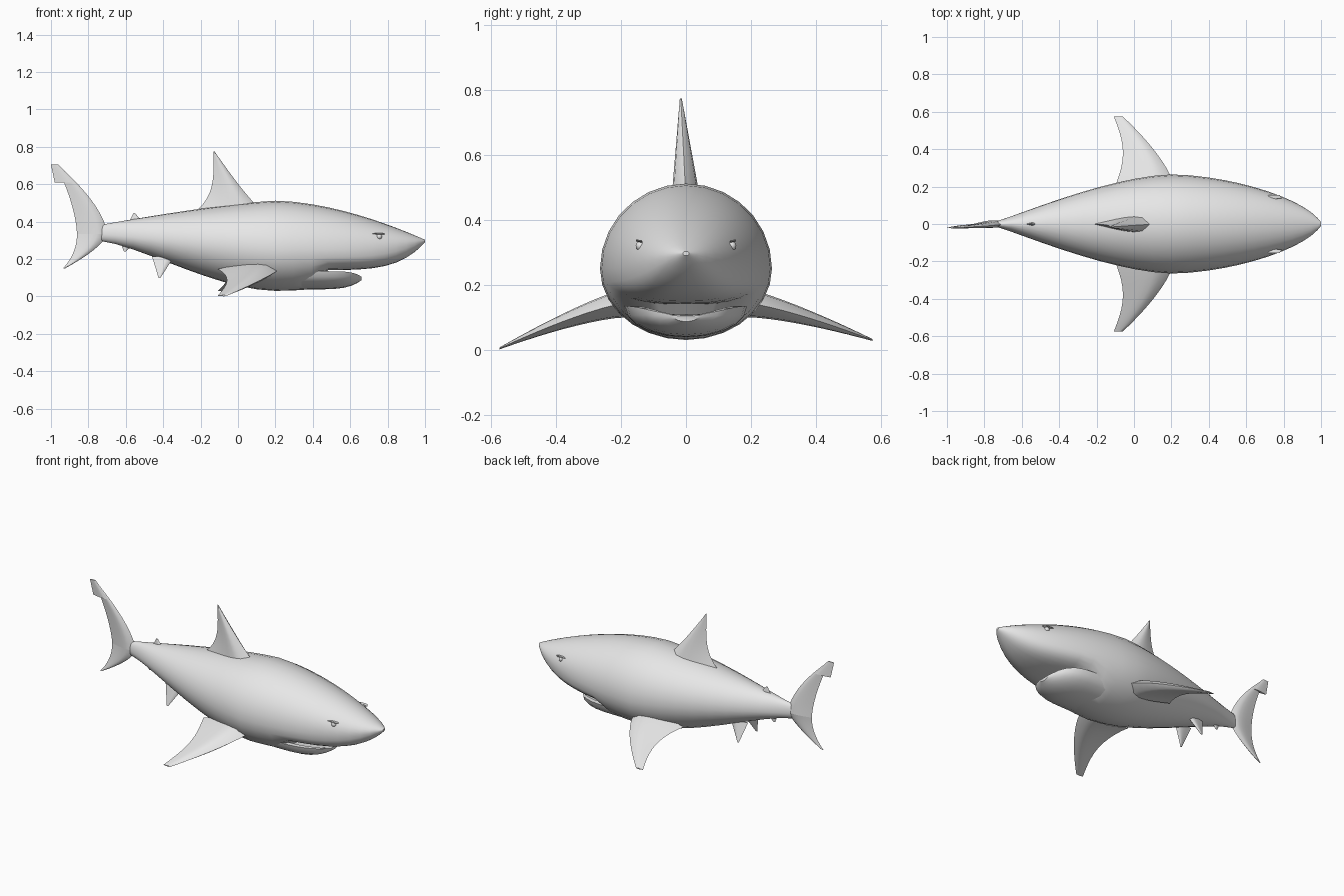
import bpy, bmesh
from math import sin, cos, pi, radians, copysign

cube = bpy.data.objects.get("Cube")
if cube:
    bpy.data.objects.remove(cube, do_unlink=True)

shade = 0.8
skin = bpy.data.materials.new("skin grey")
skin.use_nodes = True
skin.diffuse_color = (shade, shade, shade, 1)
skin.node_tree.nodes["Principled BSDF"].inputs["Base Color"].default_value = skin.diffuse_color


def finish(obj, angle):
    """Give the object its colour and smooth shading."""
    obj.data.materials.append(skin)
    bpy.ops.object.select_all(action="DESELECT")
    obj.select_set(True)
    bpy.context.view_layer.objects.active = obj
    bpy.ops.object.shade_smooth_by_angle(angle=radians(angle))


def loft(name, rings, angle=40):
    """Skin a row of closed rings and cap both ends."""
    bm = bmesh.new()
    rows = [[bm.verts.new(point) for point in ring] for ring in rings]
    count = len(rows[0])
    for near, far in zip(rows, rows[1:]):
        for i in range(count):
            j = (i + 1) % count
            bm.faces.new((near[i], near[j], far[j], far[i]))
    bm.faces.new(rows[0])
    bm.faces.new(rows[-1])
    bmesh.ops.recalc_face_normals(bm, faces=bm.faces[:])
    mesh = bpy.data.meshes.new(name)
    bm.to_mesh(mesh)
    bm.free()
    obj = bpy.data.objects.new(name, mesh)
    bpy.context.collection.objects.link(obj)
    finish(obj, angle)


def mix(start, end, t):
    return start + (end - start) * t


def ease(t, rise, settle=1):
    """Go from zero to one: rise slows the start, settle slows the end."""
    return 1 - (1 - t ** rise) ** settle


def fin(name, root, tip, thick, front=(1, 1), back=(1, 1), bow=0, flat=False, steps=10):
    """Foil-shaped fin; root and tip are (leading x, trailing x, y, z)."""
    chord = [i / 6 for i in range(7)]
    foil = [(c, sin(pi * c ** 0.6)) for c in chord]
    foil += [(c, -h) for c, h in reversed(foil[1:-1])]
    rings = []
    for k in range(steps + 1):
        t = k / steps
        lead = mix(root[0], tip[0], ease(t, *front))
        trail = mix(root[1], tip[1], ease(t, *back)) + bow * sin(pi * t)
        y = mix(root[2], tip[2], t)
        z = mix(root[3], tip[3], t ** 1.3 if flat else t)
        half = mix(thick, 0.003, t)
        rings.append([(mix(lead, trail, c),
                       y if flat else y + h * half,
                       z + h * half if flat else z) for c, h in foil])
    loft(name, rings, 50)


def body_ring(x, half, bottom, wide, top, power=1, count=28):
    """Rounded cross-section; a lower power makes the underside boxier."""
    ring = []
    for i in range(count):
        c, s = cos(2 * pi * i / count), sin(2 * pi * i / count)
        if s < 0:
            side = copysign(abs(c) ** power, c)
            ring.append((x, half * side, mix(wide, bottom, abs(s) ** power)))
        else:
            ring.append((x, half * c, mix(wide, top, s)))
    return ring


# Body: tail stock to the widest point, then on to the snout
HALF, TOP, BOTTOM, MIDDLE = 0.265, 0.512, 0.03, 0.25
body = []
for k in range(10):
    u = k / 10
    body.append(body_ring(
        mix(-0.75, 0.2, u),
        mix(0.01, HALF, ease(u, 1.1, 1.6)),
        mix(0.3, BOTTOM, ease(u, 1.4, 1.8)),
        mix(0.335, MIDDLE, u),
        mix(0.38, TOP, ease(u, 1, 1.3))))
for k in range(13):
    v = ease(k / 12, 1, 1.5)
    chin = k < 3
    body.append(body_ring(
        mix(0.2, 1, v),
        max(0.01, HALF * (1 - v ** 1.7) ** 0.65),
        BOTTOM + 0.15 * v ** 2 if chin else mix(0.14, 0.29, v ** 6),
        mix(MIDDLE, 0.297, v ** 4),
        mix(TOP, 0.303, v ** 1.7),
        1 if chin else mix(0.65, 1, v ** 6)))
loft("body", body, 35)

# Lower jaw: an open trough that closes at the front lip
jaw = []
arc = [pi * i / 10 for i in range(11)]
for k in range(9):
    s = sin(pi / 2 * k / 8)
    x = mix(0.34, 0.66, s)
    half = max(0.04, 0.19 * (1 - s ** 4) ** 0.5)
    rim = mix(0.135, 0.105, s ** 8)
    depth = rim - mix(0.038, 0.087, s ** 5)
    hollow = depth * min(0.6, 0.03 + 2.6 * (1 - s))
    outer = [(x, half * cos(a), rim - depth * sin(a)) for a in arc]
    inner = [(x, 0.84 * half * cos(a), rim - hollow * sin(a)) for a in reversed(arc)]
    jaw.append(outer + inner)
loft("lower_jaw", jaw)

# Tail fin: two swept lobes and the notched upper tip
tail_root = (-0.7, -0.861, 0, 0.335)
fin("tail_upper_lobe", tail_root, (-0.96, -0.97, -0.02, 0.7), 0.02, (1.6, 1), (1.6, 1))
fin("tail_lower_lobe", tail_root, (-0.925, -0.935, -0.01, 0.15), 0.02, (1.5, 1), (2.2, 1))
fin("tail_tip", (-0.87, -0.98, -0.015, 0.61), (-0.96, -1, -0.02, 0.705), 0.01)

# Fins on the centre line
fin("dorsal_fin", (0.13, -0.22, 0, 0.46), (-0.125, -0.13, -0.016, 0.775), 0.045,
    (0.85, 1), (1, 4))
fin("rear_dorsal_fin", (-0.5, -0.59, 0, 0.385), (-0.55, -0.56, 0, 0.445), 0.012, steps=3)
fin("anal_fin", (-0.55, -0.63, 0, 0.29), (-0.6, -0.61, 0, 0.24), 0.012, steps=3)

# Paired parts; the right pectoral fin hangs slightly lower
for side, word, tip_height in ((1, "left", 0.03), (-1, "right", 0.004)):
    fin(word + "_pectoral_fin", (0.22, -0.11, side * 0.18, 0.145),
        (-0.06, -0.108, side * 0.575, tip_height), 0.045, (1.5, 1), bow=0.05, flat=True)
    fin(word + "_pelvic_fin", (-0.34, -0.46, side * 0.05, 0.215),
        (-0.415, -0.425, side * 0.09, 0.1), 0.014, steps=4)
    # Eye with a short brow above it
    bpy.ops.mesh.primitive_uv_sphere_add(segments=16, ring_count=8, radius=0.015,
                                         location=(0.755, side * 0.14, 0.32))
    eye = bpy.context.object
    eye.name = word + "_eye"
    finish(eye, 40)
    fin(word + "_brow", (0.79, 0.7, side * 0.136, 0.334),
        (0.78, 0.72, side * 0.154, 0.337), 0.004, flat=True, steps=2)
